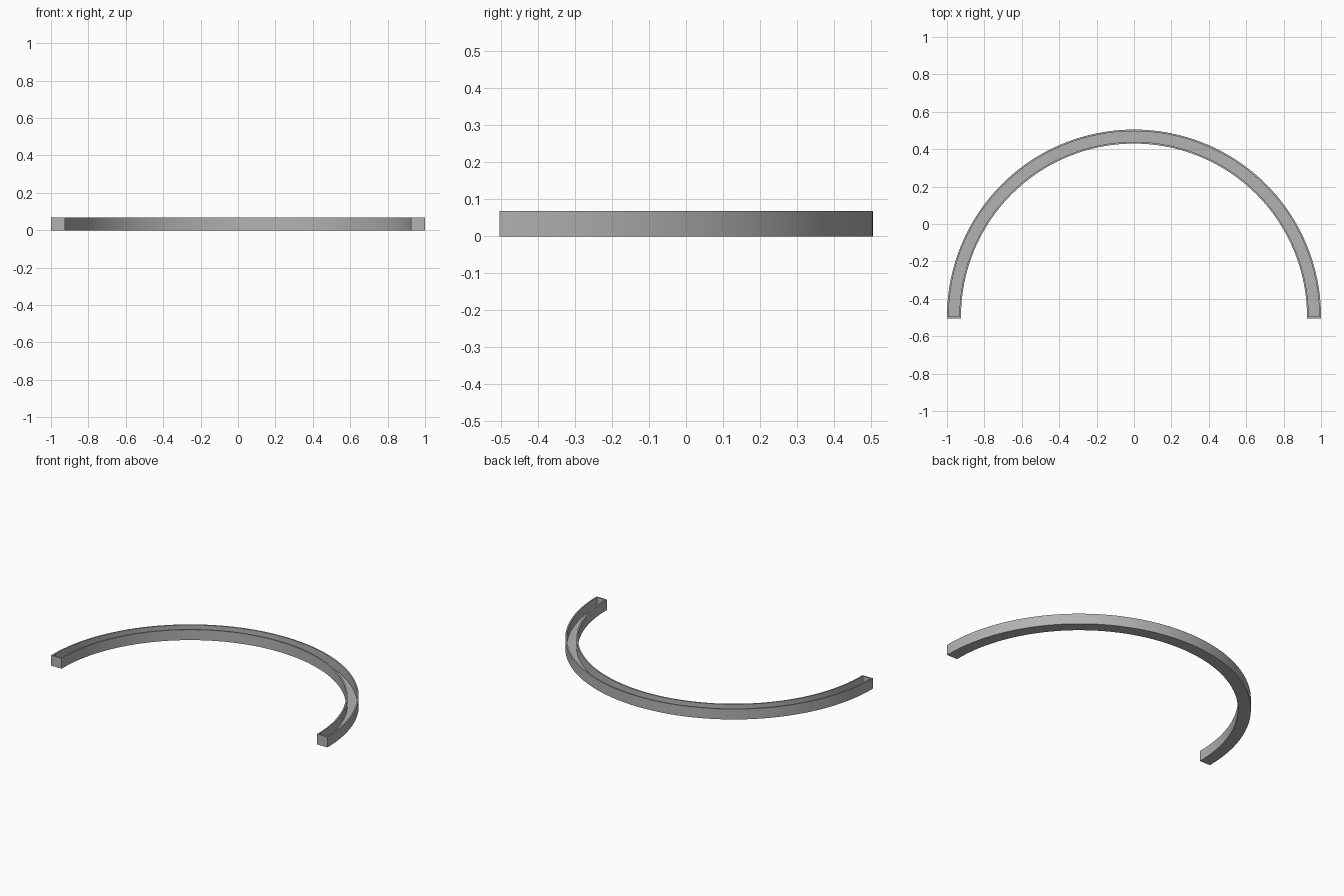
import bpy
import bmesh
from math import cos, sin, pi, radians

OUTER, INNER = 1.0, 0.925
HEIGHT, WALL = 0.068, 0.009
SEGMENTS = 64
CENTRE_Y = -0.504 + WALL

cube = bpy.data.objects.get("Cube")
if cube:
    bpy.data.objects.remove(cube, do_unlink=True)

grey = bpy.data.materials.new("Plain grey")
grey.use_nodes = True
colour = (0.45, 0.45, 0.45, 1)
grey.diffuse_color = colour
grey.node_tree.nodes["Principled BSDF"].inputs["Base Color"].default_value = colour

# U-shaped cross-section as (radius, height), starting at the outer bottom edge
section = [
    (OUTER, 0), (OUTER, HEIGHT),
    (OUTER - WALL, HEIGHT), (OUTER - WALL, WALL),
    (INNER + WALL, WALL), (INNER + WALL, HEIGHT),
    (INNER, HEIGHT), (INNER, 0),
]

bm = bmesh.new()

# Channel: sweep the section around half a circle
rings = []
for i in range(SEGMENTS + 1):
    a = pi * i / SEGMENTS
    rings.append([bm.verts.new((r * cos(a), CENTRE_Y + r * sin(a), z)) for r, z in section])
for a, b in zip(rings, rings[1:]):
    for j in range(len(section)):
        k = (j + 1) % len(section)
        bm.faces.new((a[j], a[k], b[k], b[j]))

# End walls: close the groove and extend the outline by one wall thickness
for ring in (rings[0], rings[-1]):
    outline = [ring[j] for j in (0, 1, 6, 7)]
    tip = [bm.verts.new((v.co.x, CENTRE_Y - WALL, v.co.z)) for v in outline]
    bm.faces.new(ring[2:6])
    bm.faces.new(tip)
    bm.faces.new((ring[1], ring[2], ring[5], ring[6], tip[2], tip[1]))
    for j, k in ((0, 1), (2, 3), (3, 0)):
        bm.faces.new((outline[j], outline[k], tip[k], tip[j]))

bmesh.ops.recalc_face_normals(bm, faces=bm.faces)
mesh = bpy.data.meshes.new("half_ring_channel")
bm.to_mesh(mesh)
bm.free()
mesh.materials.append(grey)

channel = bpy.data.objects.new("half_ring_channel", mesh)
bpy.context.collection.objects.link(channel)
bpy.ops.object.select_all(action="DESELECT")
channel.select_set(True)
bpy.context.view_layer.objects.active = channel
bpy.ops.object.shade_smooth_by_angle(angle=radians(30))
